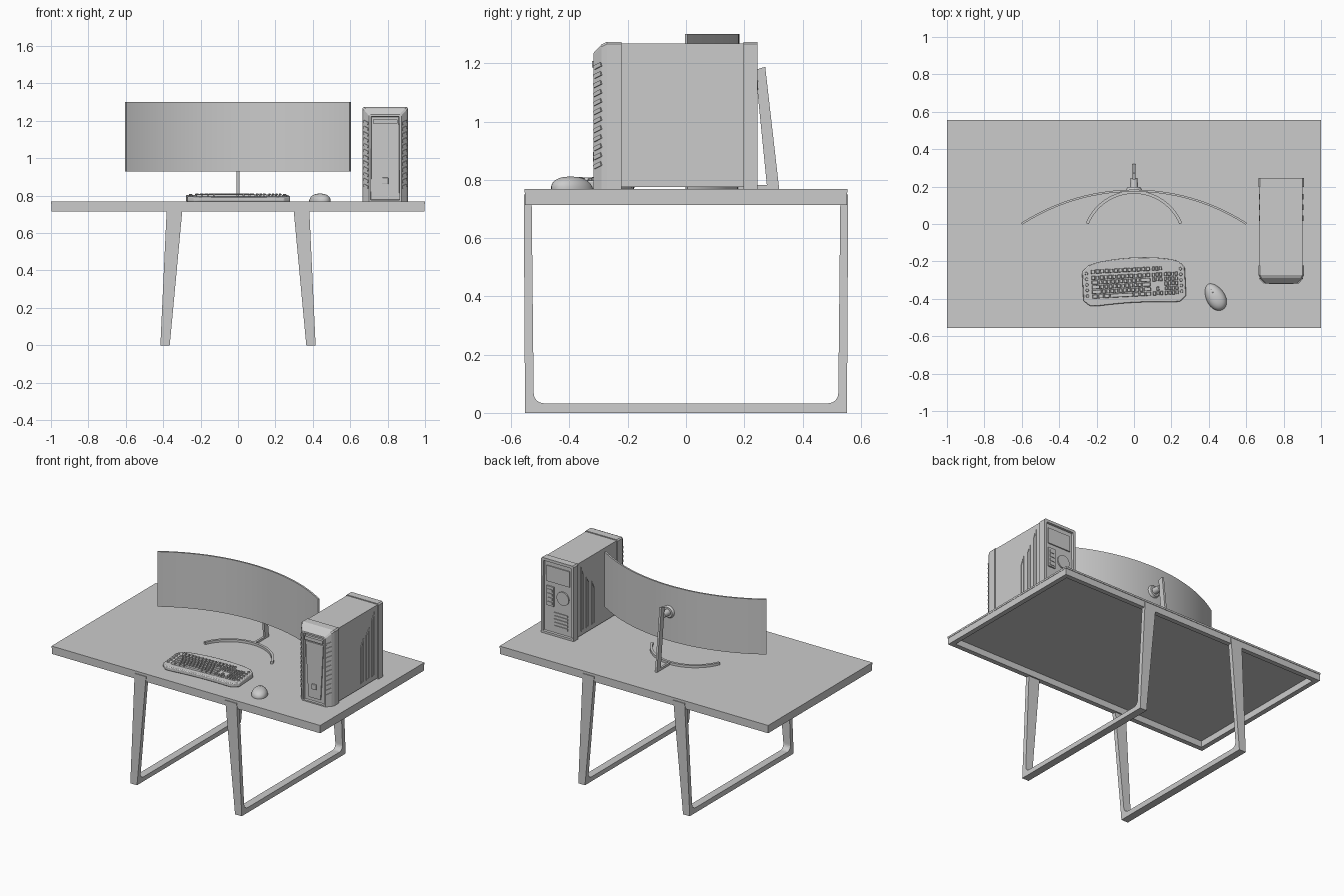
import bpy, bmesh, math
from mathutils import Matrix, Vector

if "Cube" in bpy.data.objects:
    bpy.data.objects.remove(bpy.data.objects["Cube"])

grey = bpy.data.materials.new("plain grey")
grey.diffuse_color = (0.6, 0.6, 0.6, 1)
grey.use_nodes = True
grey.node_tree.nodes["Principled BSDF"].inputs["Base Color"].default_value = grey.diffuse_color


def finish(name, bm, smooth=False, bevel=0):
    bmesh.ops.recalc_face_normals(bm, faces=bm.faces[:])
    me = bpy.data.meshes.new(name)
    bm.to_mesh(me)
    bm.free()
    me.materials.append(grey)
    ob = bpy.data.objects.new(name, me)
    bpy.context.collection.objects.link(ob)
    if bevel:
        mod = ob.modifiers.new("bevel", 'BEVEL')
        mod.width, mod.segments = bevel, 2
    if smooth:
        bpy.ops.object.select_all(action='DESELECT')
        ob.select_set(True)
        bpy.context.view_layer.objects.active = ob
        bpy.ops.object.shade_smooth_by_angle(angle=math.radians(35))
    return ob


def add_box(bm, x0, x1, y0, y1, z0, z1, rot=Matrix()):
    c = Vector(((x0 + x1) / 2, (y0 + y1) / 2, (z0 + z1) / 2))
    size = Matrix.Diagonal((x1 - x0, y1 - y0, z1 - z0, 1))
    return bmesh.ops.create_cube(bm, size=1, matrix=Matrix.Translation(c) @ rot @ size)['verts']


def boxes(name, items, **kw):
    bm = bmesh.new()
    for it in items:
        add_box(bm, *it)
    return finish(name, bm, **kw)


def add_loft(bm, rings):
    """Skin equal-length rings of points and cap both ends."""
    vs = [[bm.verts.new(p) for p in r] for r in rings]
    n = len(vs[0])
    for a, b in zip(vs, vs[1:]):
        for i in range(n):
            bm.faces.new((a[i], a[(i + 1) % n], b[(i + 1) % n], b[i]))
    return bm.faces.new(vs[0]), bm.faces.new(vs[-1])


def loft(name, rings, **kw):
    bm = bmesh.new()
    add_loft(bm, rings)
    return finish(name, bm, **kw)


def arc_band(name, half, sag, y_top, thick, z0, z1, n):
    """Upright curved band, bulging toward +y."""
    r = (half * half + sag * sag) / (2 * sag)
    span = math.asin(half / r)
    rings = []
    for k in range(n + 1):
        a = -span + 2 * span * k / n
        s, c = math.sin(a), math.cos(a)
        i, o = r - thick / 2, r + thick / 2
        cy = y_top - r
        rings.append([(i * s, cy + i * c, z0), (o * s, cy + o * c, z0),
                      (o * s, cy + o * c, z1), (i * s, cy + i * c, z1)])
    return loft(name, rings, smooth=True)


# Desk: thin top slab over a perimeter frame
boxes("desk_top", [(-1, 1, -.555, .555, .756, .768)])
boxes("desk_frame", [(-.998, .998, s - .016, s + .016, .714, .756) for s in (-.536, .536)]
      + [(s - .016, s + .016, -.52, .52, .714, .756) for s in (-.982, .982)])

# Legs: two splayed U frames with rounded inner corners
half = [((-.557, .75), (-.53, .75))]
for k in range(7):
    t = k / 6
    a = t * math.pi / 2
    inner = (-.488 - .035 * math.cos(a), .068 - .035 * math.sin(a))
    outer = (-.553, .068 * (1 - 2 * t)) if t <= .5 else (-.553 + .065 * (2 * t - 1), 0)
    half.append((outer, inner))
pairs = half + [((-o[0], o[1]), (-i[0], i[1])) for o, i in reversed(half)]
for side, label in ((-1, "left"), (1, "right")):
    rings = []
    for o, i in pairs:
        ring = []
        for (y, z), order in ((o, (0, 1)), (i, (1, 0))):
            xs = (.415 - .035 * z / .75, .365 - .07 * z / .75)
            ring += [(side * xs[q], y, z) for q in order]
        rings.append(ring)
    loft(label + "_leg_frame", rings)

# Monitor and stand
arc_band("monitor_screen", .6, .177, .178, .011, .93, 1.30, 40)
arc_band("stand_base", .25, .168, .17, .016, .768, .784, 28)
loft("stand_arm", [[(x, y, z) for y, z in ((.238, 1.178), (.272, 1.188), (.32, .768), (.279, .768))]
                   for x in (-.007, .007)])
boxes("stand_foot", [(-.007, .007, .17, .3, .768, .782)])
bm = bmesh.new()
for r1, r2, depth, y in ((.042, .034, .014, .19), (.022, .018, .05, .222)):
    bmesh.ops.create_cone(bm, cap_ends=True, segments=24, radius1=r1, radius2=r2, depth=depth,
                          matrix=Matrix.Translation((0, y, 1.125)) @ Matrix.Rotation(-math.pi / 2, 4, 'X'))
finish("screen_mount", bm, smooth=True)

# Keyboard: curved sloping body with rows of keys
place = Matrix.Translation((0, -.312, .768)) @ Matrix.Rotation(math.radians(3), 4, 'Z')


def slope(y):
    return .025 + .05 * (y + .13)


top, bottom = [], []
for k in range(17):
    x = -.275 + .55 * k / 16
    u = abs(x / .275)
    top.append((x, .10 + .033 * (1 - u * u) - .03 * u ** 12))
    bottom.append((x, -.108 - .017 * u * u + .04 * u ** 14))
outline = top + bottom[::-1]
ob = loft("keyboard_body", [[(x, y, 0) for x, y in outline], [(x, y, slope(y)) for x, y in outline]],
          smooth=True, bevel=.005)
ob.matrix_world = place
bm = bmesh.new()


def key(x0, x1, y):
    z = slope(y)
    vs = add_box(bm, x0 + .0015, x1 - .0015, y - .0105, y + .0105, z - .002, z + .010)
    for v in vs:                        # taper the key cap
        if v.co.z > z:
            v.co.x += .003 if v.co.x < (x0 + x1) / 2 else -.003
            v.co.y += .002 if v.co.y < y else -.002


for row in range(6):
    y = .068 - .025 * row - (.008 if row else 0)
    cuts = [i / 14 for i in range(15)]
    if row == 0:
        cuts = [i / 13 for i in range(14)]
    elif row == 5:
        cuts = [0, .1, .2, .3, .7, .8, .9, 1]
    elif row > 1:
        cuts = [0, .07 + .025 * row] + [.07 + .025 * row + i * .07 for i in range(1, 11)] + [1]
    for a, b in zip(cuts, cuts[1:]):
        key(-.228 + .318 * a, -.228 + .318 * b, y)
    for i in range(3):
        if row != 3 and (row != 4 or i == 1):
            key(.097 + .019 * i, .116 + .019 * i, y)
    if row:
        for i in range(4):
            key(.161 + .019 * i, .18 + .019 * i, y)
for s in (-1, 1):                       # side shortcut buttons
    for i in range(5):
        y = .06 - .03 * i
        bmesh.ops.create_cone(bm, cap_ends=True, segments=10, radius1=.009, radius2=.007, depth=.008,
                              matrix=Matrix.Translation((s * .252, y, slope(y) + .003)))
finish("keyboard_keys", bm).matrix_world = place

# Mouse: waisted dome with a wheel
rings = []
for k in range(8):
    a = k / 7 * math.pi / 2 * .93
    ring = []
    for j in range(28):
        t = j / 28 * 2 * math.pi
        s = math.cos(a) ** .8
        y = .078 * math.sin(t) * s
        ring.append((.05 * math.cos(t) * s * (1 - 1.6 * y), y - .008 * math.sin(a), .043 * math.sin(a)))
    rings.append(ring)
place = Matrix.Translation((.435, -.39, .768)) @ Matrix.Rotation(math.radians(30), 4, 'Z')
loft("mouse_body", rings, smooth=True).matrix_world = place
bm = bmesh.new()
bmesh.ops.create_cone(bm, cap_ends=True, segments=16, radius1=.012, radius2=.012, depth=.008,
                      matrix=Matrix.Translation((0, .034, .03)) @ Matrix.Rotation(math.pi / 2, 4, 'Y'))
finish("mouse_wheel", bm, smooth=True).matrix_world = place

# Computer tower: body, front and back caps
X = .787
boxes("tower_body", [(X - .115, X + .115, -.23, .21, .775, 1.268)])


def section(y, w, z1):
    c = min(.008, w / 4)
    return [(X - w, y, .768), (X + w, y, .768), (X + w, y, z1 - c), (X + w - c, y, z1),
            (X - w + c, y, z1), (X - w, y, z1 - c)]


def cap(name, rings, rim, depth):
    bm = bmesh.new()
    face = add_loft(bm, rings)[1]
    bmesh.ops.recalc_face_normals(bm, faces=bm.faces[:])
    bmesh.ops.inset_region(bm, faces=[face], thickness=rim, depth=0)
    bmesh.ops.inset_region(bm, faces=[face], thickness=.003, depth=-depth)
    return finish(name, bm)


cap("tower_front", [section(-.222, .122, 1.274), section(-.272, .122, 1.274),
                    section(-.29, .113, 1.265), section(-.318, .086, 1.235)], .012, .014)
cap("tower_back", [section(.197, .122, 1.274), section(.245, .122, 1.274)], .02, .014)

# Front details: drive bar, tapered door, power button
boxes("drive_bar", [(X - .066, X + .066, -.322, -.3, 1.185, 1.208)])
loft("front_door", [[(X + x, y, z) for x, z in ((-.045, .8), (.045, .8), (.066, 1.172), (-.066, 1.172))]
                    for y in (-.302, -.311)])
boxes("power_button", [(X - .017, X + .017, -.32, -.305, .862, .896)], bevel=.003)

# Slanted vent slats on the front corners
bm = bmesh.new()
for s in (-1, 1):
    turn = Matrix.Rotation(s * math.radians(46), 4, 'Z') @ Matrix.Rotation(s * math.radians(-20), 4, 'Y')
    for i in range(12):
        z, cx = .85 + .031 * i, X + s * .102
        add_box(bm, cx - .018, cx + .018, -.307, -.299, z - .007, z + .007, turn)
finish("front_vents", bm)

# Slant-topped ribs framing the side vents
bm = bmesh.new()
for s in (-1, 1):
    for y0, y1, z0, z1 in ((.015, .045, 1.05, 1.10), (.075, .104, 1.11, 1.15), (.132, .16, 1.185, 1.235)):
        pts = [(y0, .805), (y1, .805), (y1, z1), (y0, z0)]
        inner = [(y0 + .006, .812), (y1 - .006, .812), (y1 - .006, z1 - .016), (y0 + .006, z0 - .004)]
        a, b = X + s * .114, X + s * .119
        rings = [[(x, *p) for p in q] for q, x in ((pts, a), (pts, b), (inner, b), (inner, a))]
        add_loft(bm, rings)
finish("side_vents", bm)

# Back panel: power supply, ports and expansion slots
boxes("back_panel_parts", [(X - .085, X + .085, .225, .238, 1.12, 1.225),
                           (X + .03, X + .085, .225, .24, .96, 1.09)]
      + [(X - .07, X + .03, .225, .236, .82 + .022 * i, .834 + .022 * i) for i in range(5)]
      + [(X + .04, X + .075, .23, .244, .97 + .028 * i, .988 + .028 * i) for i in range(4)])
bm = bmesh.new()
bmesh.ops.create_cone(bm, cap_ends=True, segments=24, radius1=.045, radius2=.045, depth=.01,
                      matrix=Matrix.Translation((X - .035, .234, 1.03)) @ Matrix.Rotation(math.pi / 2, 4, 'X'))
finish("back_fan", bm, smooth=True)
